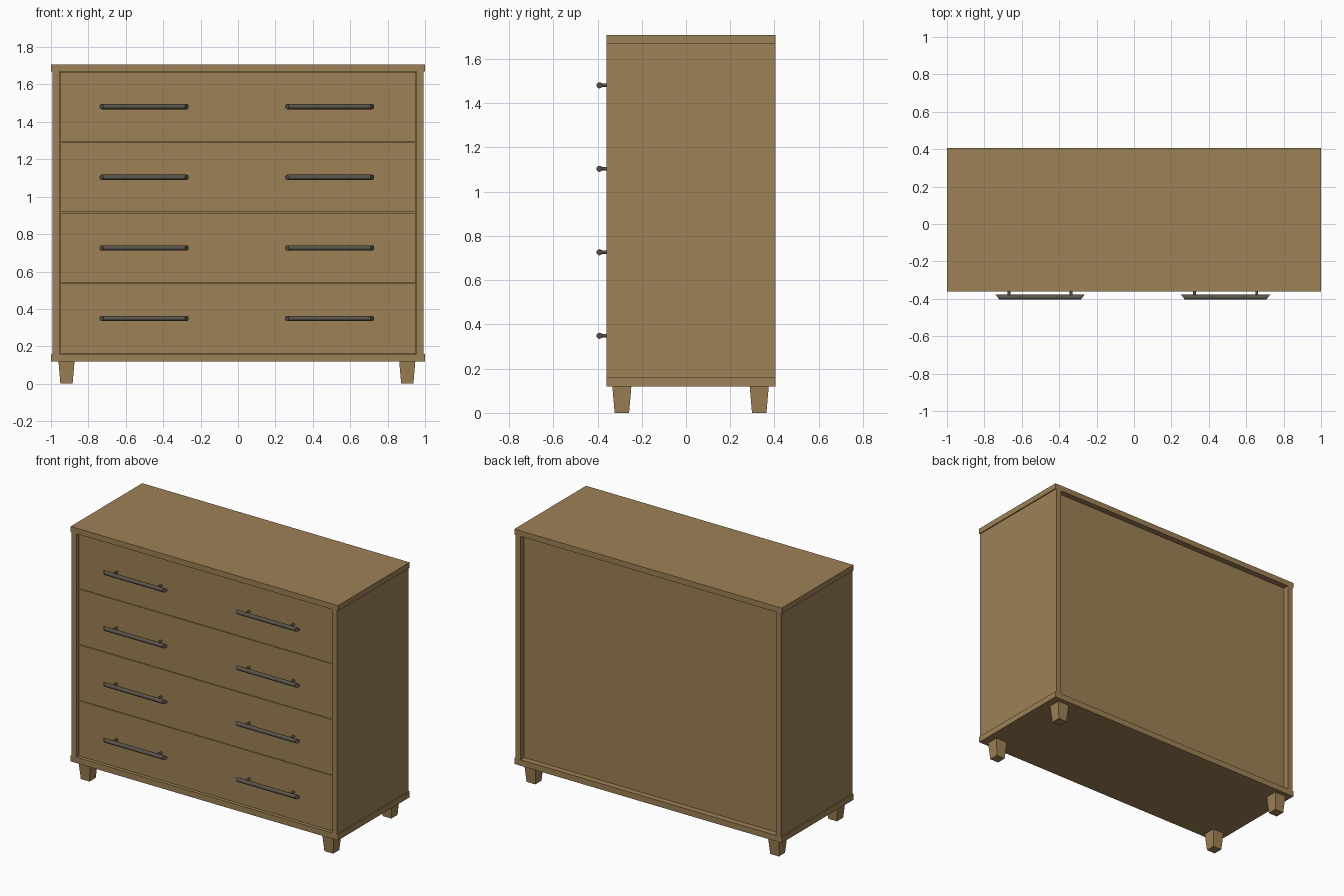
import bpy, bmesh, math
from mathutils import Matrix, Vector

if "Cube" in bpy.data.objects:
    bpy.data.objects.remove(bpy.data.objects["Cube"])


def material(name, rgb):
    m = bpy.data.materials.new(name)
    m.diffuse_color = (*rgb, 1)
    m.use_nodes = True
    m.node_tree.nodes["Principled BSDF"].inputs["Base Color"].default_value = m.diffuse_color
    return m


WOOD = material("oak wood", (0.34, 0.218, 0.092))
METAL = material("dark metal", (0.10, 0.088, 0.065))


def finish(name, bm, mat):
    me = bpy.data.meshes.new(name)
    bmesh.ops.recalc_face_normals(bm, faces=bm.faces)
    bm.to_mesh(me)
    bm.free()
    me.materials.append(mat)
    ob = bpy.data.objects.new(name, me)
    bpy.context.collection.objects.link(ob)
    return ob


def box(name, lo, hi, taper=1.0):
    """Box between two corners; the bottom face is scaled by taper."""
    lo, hi = Vector(lo), Vector(hi)
    bm = bmesh.new()
    bmesh.ops.create_cube(bm, size=1)
    for v in bm.verts:
        if v.co.z < 0:
            v.co.x *= taper
            v.co.y *= taper
        v.co = (lo + hi) / 2 + v.co * (hi - lo)
    return finish(name, bm, WOOD)


def smooth(ob):
    bpy.ops.object.select_all(action='DESELECT')
    ob.select_set(True)
    bpy.context.view_layer.objects.active = ob
    bpy.ops.object.shade_smooth_by_angle(angle=math.radians(40))


FRONT, BACK = -0.36, 0.405
Z0, Z1 = 0.16, 1.67          # carcass opening

# Carcass
box("top_panel", (-1, FRONT, Z1), (1, BACK, 1.708))
box("bottom_panel", (-1, FRONT, 0.12), (1, BACK, Z0))
for s, side in ((-1, "left"), (1, "right")):
    xs = sorted((s * 0.955, s * 0.993))
    box(side + "_side_panel", (xs[0], FRONT, Z0), (xs[1], BACK, Z1))
box("back_panel", (-0.955, 0.345, Z0), (0.955, 0.365, Z1))

# Tapered legs
for x in (-0.917, 0.905):
    for y, where in ((-0.29, "front"), (0.331, "back")):
        box(where + "_leg", (x - 0.043, y - 0.043, 0), (x + 0.043, y + 0.043, 0.12), 0.76)


# Bar handle: round bar with ends cut at a slant, on two posts
def handle(x, z):
    yc, r = -0.391, 0.0138
    bm = bmesh.new()
    bmesh.ops.create_cone(bm, cap_ends=True, segments=16, radius1=r, radius2=r, depth=2,
                          matrix=Matrix.Rotation(math.pi / 2, 4, 'Y'))
    for v in bm.verts:
        v.co.x = math.copysign(0.228 + v.co.y * 0.75, v.co.x)
        v.co += Vector((x, yc, z))
    for dx in (-0.166, 0.166):
        bmesh.ops.create_cone(bm, cap_ends=True, segments=10, radius1=0.008, radius2=0.008,
                              depth=0.06, matrix=Matrix.Translation((x + dx, -0.358, z))
                              @ Matrix.Rotation(math.pi / 2, 4, 'X'))
    smooth(finish("handle", bm, METAL))


# Drawers with two handles each
step, gap = (Z1 - Z0) / 4, 0.002
for i in range(4):
    z = Z0 + i * step
    box("drawer_front", (-0.953, -0.34, z + gap), (0.953, -0.30, z + step - gap))
    for x in (-0.502, 0.49):
        handle(x, z + step / 2)
